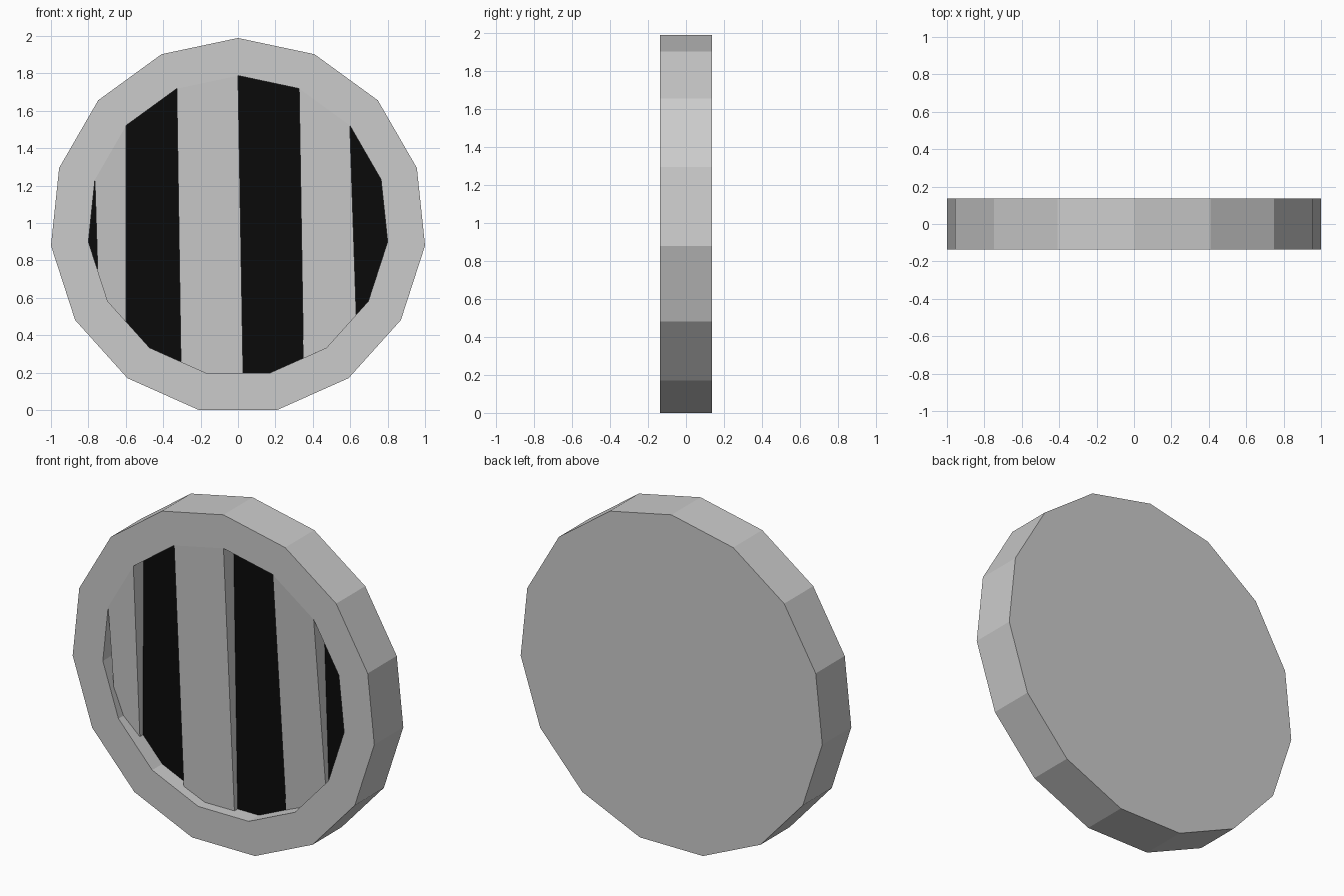
import bpy, bmesh, math
from mathutils import Vector

if "Cube" in bpy.data.objects:
    bpy.data.objects.remove(bpy.data.objects["Cube"])

N, R_OUT, R_IN = 15, 1.0055, 0.8044
CZ = R_OUT * math.cos(math.pi / N)
FRONT, BACK, FLOOR = -0.1375, 0.1375, -0.042


def ring(bm, r, y):
    return [bm.verts.new((r * math.cos(a), y, CZ + r * math.sin(a)))
            for a in (math.pi / 2 + 2 * math.pi * k / N for k in range(N))]


def bridge(bm, a, b):
    for i in range(len(a)):
        j = (i + 1) % len(a)
        bm.faces.new((a[i], a[j], b[j], b[i]))


def finish(bm, name):
    bmesh.ops.recalc_face_normals(bm, faces=bm.faces[:])
    me = bpy.data.meshes.new(name)
    bm.to_mesh(me)
    bm.free()
    ob = bpy.data.objects.new(name, me)
    bpy.context.collection.objects.link(ob)
    return ob


# Fifteen-sided housing with a shallow recess and a dark recess floor
black = bpy.data.materials.new("black")
black.diffuse_color = (0.003, 0.003, 0.003, 1)
black.use_nodes = True
black.node_tree.nodes["Principled BSDF"].inputs["Base Color"].default_value = black.diffuse_color
grey = bpy.data.materials.new("grey")
grey.diffuse_color = (0.8, 0.8, 0.8, 1)
grey.use_nodes = True
grey.node_tree.nodes["Principled BSDF"].inputs["Base Color"].default_value = grey.diffuse_color
bm = bmesh.new()
loops = [ring(bm, R_OUT, BACK), ring(bm, R_OUT, FRONT),
         ring(bm, R_IN, FRONT), ring(bm, R_IN, FLOOR)]
for a, b in zip(loops, loops[1:]):
    bridge(bm, a, b)
bm.faces.new(loops[0])
floor = bm.faces.new(loops[3])
floor.material_index = 1
housing = finish(bm, "round_housing")
housing.data.materials.append(grey)
housing.data.materials.append(black)


# Sloping slats: flush with the rim at the top, sinking towards the bottom
def slat(name, top_left_deg, bottom):
    top = [(R_IN * math.cos(math.radians(d)), CZ + R_IN * math.sin(math.radians(d)))
           for d in (top_left_deg, top_left_deg - 24)]
    outline = [Vector(p) for p in top + bottom]
    edge = (outline[1] - outline[0]).normalized()

    def dist(p):
        d = p - outline[0]
        return abs(edge.x * d.y - edge.y * d.x)

    slope = 0.065 / dist(outline[2])
    bm = bmesh.new()
    face = [bm.verts.new((p.x, FRONT + slope * dist(p), p.y)) for p in outline]
    base = [bm.verts.new((p.x, FLOOR, p.y)) for p in outline]
    bm.faces.new(face)
    bm.faces.new(base[::-1])
    bridge(bm, face, base)
    finish(bm, name).data.materials.append(grey)


slat("left_slat", 162, [(-0.6, 0.473), (-0.697, 0.581), (-0.75, 0.745)])
slat("middle_slat", 114, [(0.027, 0.197), (-0.168, 0.197), (-0.305, 0.258)])
slat("right_slat", 66, [(0.632, 0.509), (0.473, 0.333), (0.35, 0.278)])
